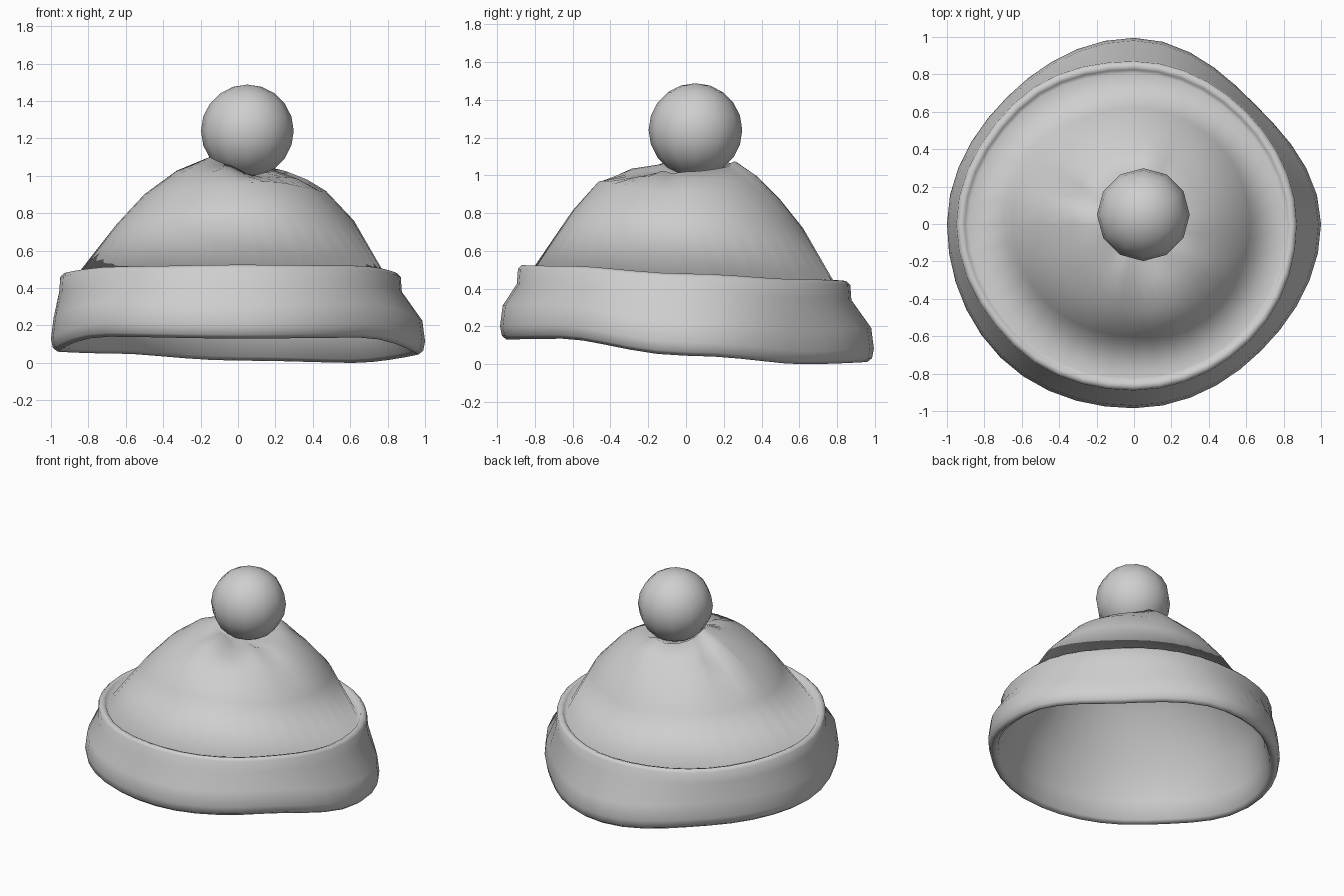
import bpy
import bmesh
from math import sin, cos, pi, exp

default_cube = bpy.data.objects.get("Cube")
if default_cube:
    bpy.data.objects.remove(default_cube, do_unlink=True)

SEGMENTS = 40
THICKNESS = 0.015

wool = bpy.data.materials.new("light grey wool")
wool.use_nodes = True
grey = (0.62, 0.62, 0.62, 1)
wool.diffuse_color = grey
wool.node_tree.nodes["Principled BSDF"].inputs["Base Color"].default_value = grey


def make_object(name, bm):
    bmesh.ops.recalc_face_normals(bm, faces=bm.faces)
    mesh = bpy.data.meshes.new(name)
    bm.to_mesh(mesh)
    bm.free()
    mesh.materials.append(wool)
    obj = bpy.data.objects.new(name, mesh)
    bpy.context.collection.objects.link(obj)
    for polygon in mesh.polygons:
        polygon.use_smooth = True
    return obj


def around(values, angle):
    """Blend smoothly between values spaced evenly around the hat, from +x."""
    position = angle / (2 * pi) * len(values)
    i = int(position)
    t = position - i
    t = t * t * (3 - 2 * t)
    return values[i % len(values)] * (1 - t) + values[(i + 1) % len(values)] * t


# Crown rings from the top down: radii and heights at left, back, right, front
crown_rings = [
    ([.1, .18, .03, .06], [1, 1.02, 1.03, 1]),
    ([.27, .27, .15, .13], [1.02, 1.06, 1.1, 1.05]),
    ([.37, .38, .33, .3], [.98, .98, 1.01, 1.02]),
    ([.47, .5, .5, .47], [.92, .87, .9, .95]),
    ([.62, .62, .65, .6], [.76, .72, .74, .81]),
]

# Cuff at eight directions around the hat
cuff_radius = [.87, .85, .87, .91, .95, .915, .89, .88]
cuff_top = [.48, .45, .44, .45, .48, .515, .525, .52]
brim_radius = [1, .91, .995, .96, 1, 1.01, .985, .96]
brim_bottom = [.045, 0, .012, .05, .06, .14, .13, .135]

# Gathers below the pompom: direction, angular width, distance out, height
gathers = [(1.3, .15, .35, .03), (2.7, .15, .38, -.04), (3, .15, .35, .02),
           (4.45, .15, .3, .02), (5.1, .4, .22, -.05), (5.1, .4, .48, .025),
           (6, .15, .35, -.02)]


def gather_height(angle, radius):
    total = 0
    for direction, width, distance, height in gathers:
        turn = (angle - direction + pi) % (2 * pi) - pi
        total += height * exp(-(turn / width) ** 2 - ((radius - distance) / 0.13) ** 2)
    return total


def section(angle):
    """Radius and height from the crown, over the turned-up cuff, to the inside."""
    crown = []
    for radii, heights in crown_rings:
        r = around(radii, angle)
        crown.append((r, around(heights, angle) + gather_height(angle, r)))
    rim, top = around(cuff_radius, angle), around(cuff_top, angle)
    brim, bottom = around(brim_radius, angle), around(brim_bottom, angle)
    cuff = [
        (rim - 0.065, top - 0.04),
        (rim - 0.045, top - 0.008),
        (rim - 0.02, top),
        (rim, top - 0.02),
        (rim + 0.006, top - 0.1),
        (brim - 0.014, bottom + 0.18),
        (brim, bottom + 0.07),
        (brim - 0.01, bottom + 0.02),
        (brim - 0.035, bottom),
        (brim - 0.065, bottom + 0.02),
        (brim - 0.1, bottom + 0.14),
        (rim - 0.065 - THICKNESS, top - 0.04),
    ]
    lining = [(max(r - THICKNESS, 0.01), z - THICKNESS) for r, z in reversed(crown)]
    return crown + cuff + lining


# Hat body: crown, folded cuff and lining in one continuous shell
bm = bmesh.new()
columns = []
for k in range(SEGMENTS):
    a = 2 * pi * k / SEGMENTS
    columns.append([bm.verts.new((r * cos(a), r * sin(a), z)) for r, z in section(a)])
poles = [bm.verts.new((0.05, 0.04, height)) for height in (1.02, 1)]
for k in range(SEGMENTS):
    here, after = columns[k - 1], columns[k]
    for j in range(len(here) - 1):
        bm.faces.new((here[j], here[j + 1], after[j + 1], after[j]))
    bm.faces.new((here[0], after[0], poles[0]))
    bm.faces.new((after[-1], here[-1], poles[1]))
make_object("hat_body", bm)

# Pompom
bm = bmesh.new()
bmesh.ops.create_uvsphere(bm, u_segments=12, v_segments=10, radius=0.248)
pompom = make_object("pompom", bm)
pompom.location = (0.05, 0.05, 1.24)
